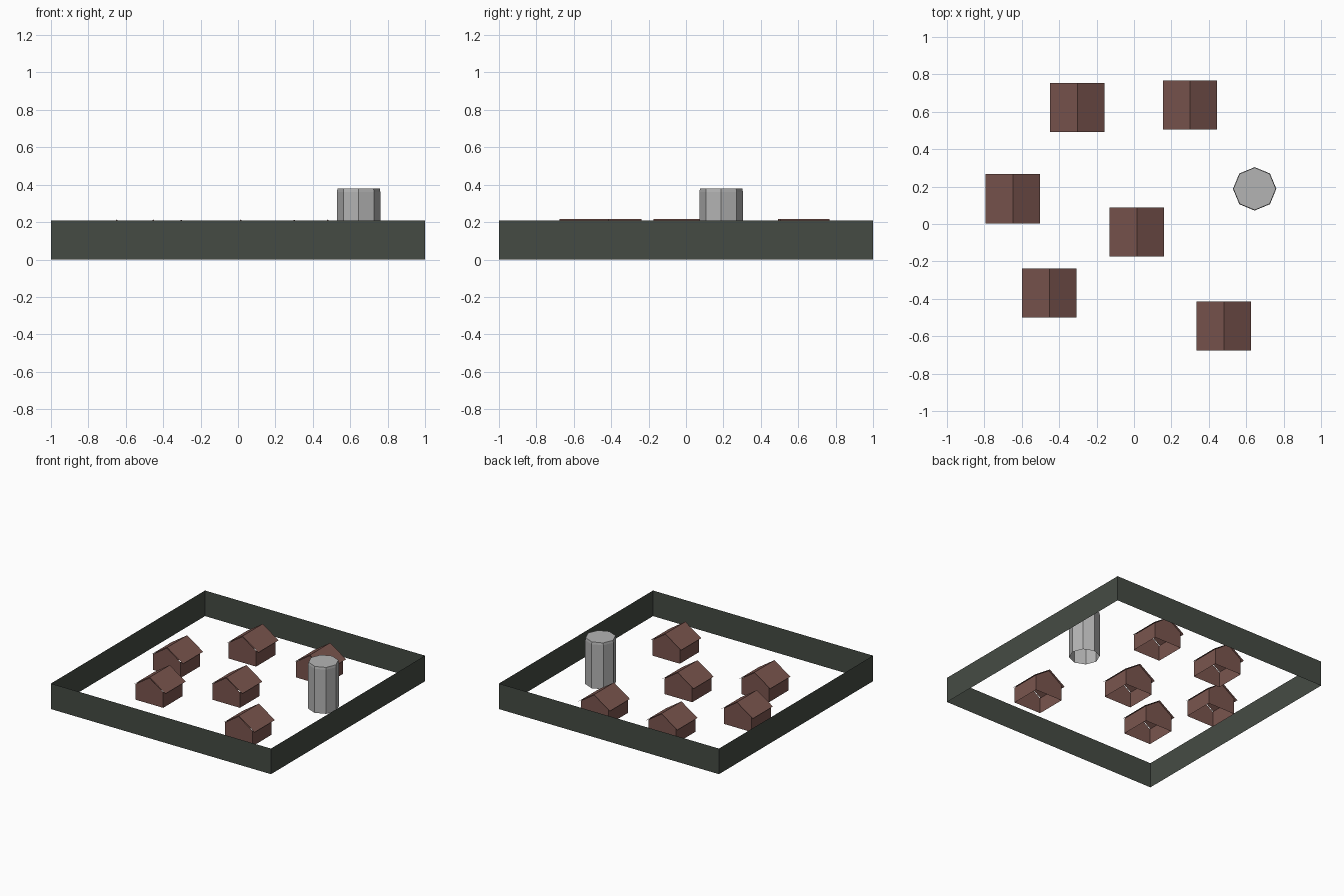
import bpy
import bmesh
import math

if "Cube" in bpy.data.objects:
    bpy.data.objects.remove(bpy.data.objects["Cube"])


def srgb(r, g, b):
    def lin(c):
        c /= 255
        return c / 12.92 if c <= 0.04045 else ((c + 0.055) / 1.055) ** 2.4
    return (lin(r), lin(g), lin(b), 1)


def material(name, rgb):
    m = bpy.data.materials.new(name)
    m.diffuse_color = srgb(*rgb)
    m.use_nodes = True
    m.node_tree.nodes["Principled BSDF"].inputs["Base Color"].default_value = m.diffuse_color
    return m


brown = material("brown_clay", (122, 85, 78))
green = material("dark_green_grey", (69, 75, 68))
grey = material("light_grey", (180, 180, 180))


def mesh_object(name, verts, faces, mat, loc=(0, 0, 0)):
    me = bpy.data.meshes.new(name)
    me.from_pydata(verts, [], faces)
    me.materials.append(mat)
    ob = bpy.data.objects.new(name, me)
    ob.location = loc
    bpy.context.collection.objects.link(ob)
    return ob


# Perimeter wall: four thin upright sheets, no floor
H = 0.21
corners = [(-1, -1), (1, -1), (1, 1), (-1, 1)]
mesh_object("perimeter_wall",
            [(x, y, z) for z in (0, H) for x, y in corners],
            [(i, (i + 1) % 4, (i + 1) % 4 + 4, i + 4) for i in range(4)], green)

# Houses: open-bottomed gabled walls under a thin overhanging roof
EAVE, RIDGE, ROOF_X, ROOF_Y = 0.12, 0.217, 0.145, 0.131
WALL_X, WALL_FRONT, WALL_BACK = 0.125, -0.133, 0.118
slope = (RIDGE - EAVE) / ROOF_X
wall_top = RIDGE - slope * WALL_X - 0.004
gable = [(-WALL_X, 0), (WALL_X, 0), (WALL_X, wall_top),
         (0, RIDGE - 0.004), (-WALL_X, wall_top)]


def house(n, x, y):
    verts = [(px, py, pz) for py in (WALL_FRONT, WALL_BACK) for px, pz in gable]
    faces = [(0, 1, 2, 3, 4), (9, 8, 7, 6, 5), (1, 6, 7, 2), (5, 0, 4, 9)]
    mesh_object(f"house_walls_{n}", verts, faces, brown, (x, y, 0))
    profile = [(-ROOF_X, EAVE), (0, RIDGE), (ROOF_X, EAVE)]
    verts = [(px, py, pz) for py in (-ROOF_Y, ROOF_Y) for px, pz in profile]
    mesh_object(f"house_roof_{n}", verts, [(0, 1, 4, 3), (1, 2, 5, 4)], brown, (x, y, 0))


for n, (x, y) in enumerate([(-0.303, 0.622), (0.3, 0.637), (-0.648, 0.135),
                            (0.015, -0.042), (-0.453, -0.37), (0.48, -0.545)], 1):
    house(n, x, y)

# Octagonal tower: open bottom, closed top with a shallow upper band
bm = bmesh.new()
rings = [[bm.verts.new((r * math.cos(k * math.pi / 4), r * math.sin(k * math.pi / 4), z))
          for k in range(8)]
         for r, z in ((0.116, 0), (0.116, 0.362), (0.113, 0.38))]
for a, b in zip(rings, rings[1:]):
    for k in range(8):
        j = (k + 1) % 8
        bm.faces.new((a[k], a[j], b[j], b[k]))
bm.faces.new(rings[-1])
tower = mesh_object("tower", [], [], grey, (0.645, 0.188, 0))
bm.to_mesh(tower.data)
bm.free()
